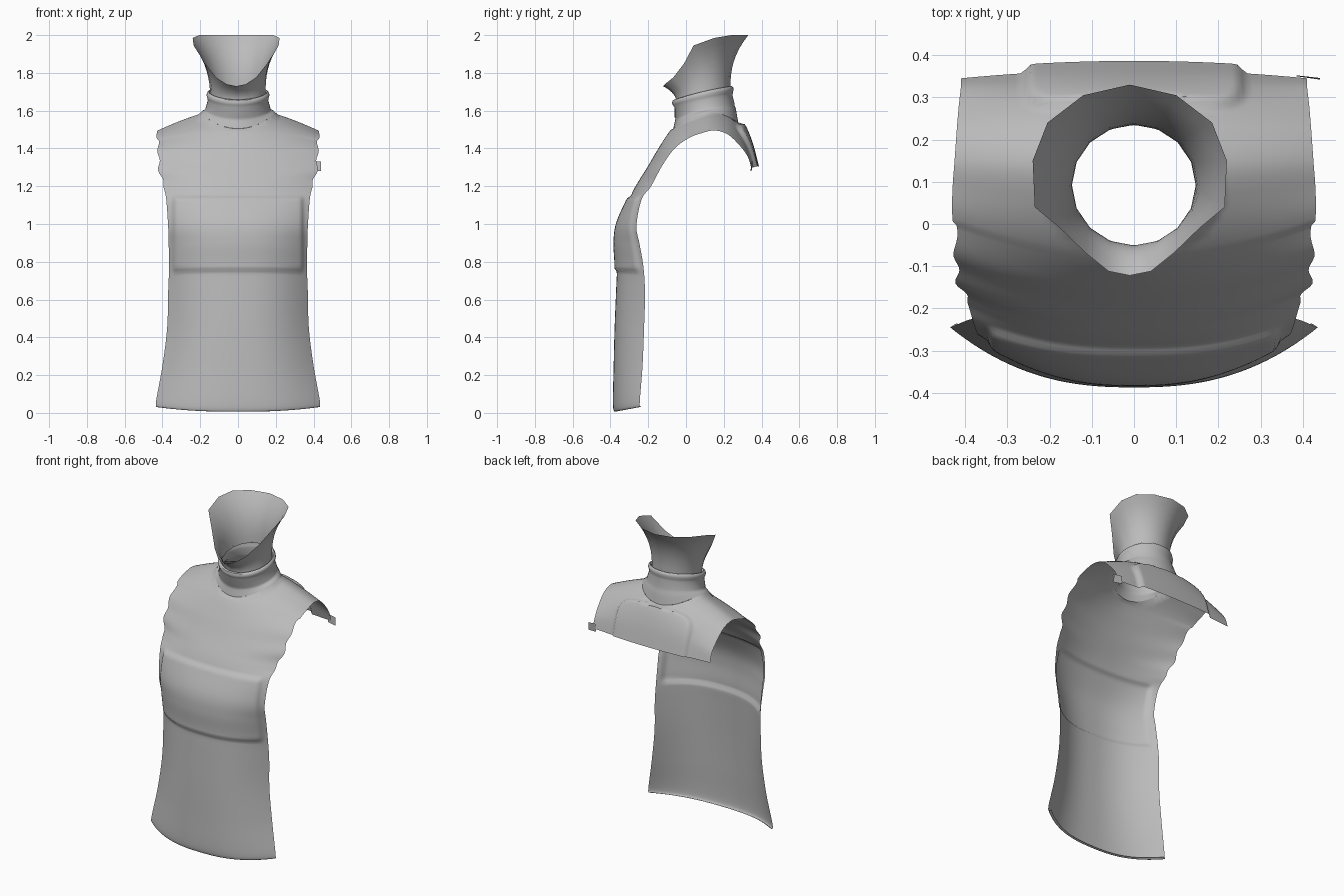
import bpy, bmesh, math
from mathutils import Vector

if "Cube" in bpy.data.objects:
    bpy.data.objects.remove(bpy.data.objects["Cube"])

mat = bpy.data.materials.new("grey cloth")
mat.diffuse_color = (0.5, 0.5, 0.5, 1)
mat.use_nodes = True
mat.node_tree.nodes["Principled BSDF"].inputs["Base Color"].default_value = mat.diffuse_color


def finish(bm, name, angle=50):
    me = bpy.data.meshes.new(name)
    bm.to_mesh(me)
    bm.free()
    me.materials.append(mat)
    ob = bpy.data.objects.new(name, me)
    bpy.context.collection.objects.link(ob)
    bpy.ops.object.select_all(action='DESELECT')
    ob.select_set(True)
    bpy.context.view_layer.objects.active = ob
    bpy.ops.object.shade_smooth_by_angle(angle=math.radians(angle))
    return ob


def spline(keys, t):
    """Catmull-Rom through rows of numbers, t in 0..1"""
    n = len(keys) - 1
    i = min(int(t * n), n - 1)
    f = t * n - i
    p = [keys[max(0, min(n, i + k))] for k in (-1, 0, 1, 2)]
    return [0.5 * (2 * b + (c - a) * f + (2 * a - 5 * b + 4 * c - d) * f * f
                   + (3 * b - a - 3 * c + d) * f ** 3) for a, b, c, d in zip(*p)]


def loft(bm, rings, closed):
    rows = [[bm.verts.new(p) for p in r] for r in rings]
    n = len(rows[0])
    for a, b in zip(rows, rows[1:]):
        for j in range(n if closed else n - 1):
            k = (j + 1) % n
            bm.faces.new((a[j], a[k], b[k], b[j]))
    return rows


def smooth(a, b, v):
    t = max(0, min(1, (v - a) / (b - a)))
    return t * t * (3 - 2 * t)


# --- body: hem, up the chest, over the shoulders, down the short back flap
# centre y, centre z, edge x, edge y, edge z, bulge power
STATIONS = [
    (-.365, .01, .42, -.235, .038, 2.5), (-.386, .03, .435, -.245, .05, 2.5),
    (-.383, .25, .40, -.23, .25, 2.5), (-.378, .45, .375, -.222, .45, 2.5),
    (-.370, .65, .37, -.217, .63, 2.5), (-.365, .78, .365, -.225, .77, 2.5),
    (-.370, .90, .367, -.245, .89, 2.5), (-.357, 1.0, .37, -.262, .99, 2.5),
    (-.305, 1.12, .38, -.235, 1.13, 2.5), (-.267, 1.2, .395, -.185, 1.2, 2.4),
    (-.205, 1.3, .42, -.125, 1.31, 2.2), (-.140, 1.41, .42, -.06, 1.40, 2.0),
    (-.07, 1.51, .43, .015, 1.455, 1.7), (.03, 1.59, .43, .08, 1.48, 1.5),
    (.13, 1.625, .425, .15, 1.495, 1.5), (.22, 1.595, .42, .22, 1.475, 1.5),
    (.285, 1.53, .415, .28, 1.42, 1.6), (.33, 1.43, .41, .325, 1.36, 1.8),
    (.365, 1.30, .41, .345, 1.30, 2.0)]
CY, RX, RY = .105, .198, .172          # neck opening


def opening_z(th):
    return 1.555 - .015 * math.cos(th) - .035 * math.cos(2 * th)


NX, NS = 64, 144
rings = []
for i in range(NS + 1):
    yc, zc, xe, ye, ze, p = spline(STATIONS, i / NS)
    if 1.2 < ze < 1.45 and ye < 0:     # slightly wavy front armhole edge
        xe += .008 * math.sin(ze * 60)
    row = []
    for j in range(NX + 1):
        u = 2 * j / NX - 1
        w = abs(u) ** p
        row.append((xe * u, yc + (ye - yc) * w, zc + (ze - zc) * w))
    rings.append(row)
bm = bmesh.new()
loft(bm, rings, False)
bm.normal_update()

# raised chest pocket and rounded back pad
moves = []
for v in bm.verts:
    x, y, z = v.co
    h = 0
    if y < -.1:
        h = .014 * (1 - smooth(.325, .35, abs(x))) * smooth(.745, .765, z) * (1 - smooth(1.125, 1.155, z))
    elif y > .2:
        r = (abs(x / .265) ** 3.5 + abs((z - 1.405) / .125) ** 3.5) ** (1 / 3.5)
        if z < 1.405:
            r = abs(x / .265)
        h = .022 * (1 - smooth(.9, 1.02, r))
    if h:
        moves.append((v, v.normal * h))
for v, d in moves:
    v.co += d

# cut the neck opening and pull its border onto the collar line
def reach(co):
    return math.hypot(co.x / RX, (co.y - CY) / RY)


bmesh.ops.delete(bm, geom=[v for v in bm.verts if reach(v.co) < 1 and v.co.z > 1.45], context='VERTS')
for v in bm.verts:
    if v.is_boundary and reach(v.co) < 1.35 and abs(v.co.x) < .3:
        th = math.atan2(v.co.x / RX, -(v.co.y - CY) / RY)
        v.co = Vector((RX * math.sin(th), CY - RY * math.cos(th), opening_z(th)))
finish(bm, "vest_body")

# --- collar: flared base, rolled band, inner lip
# front y, back y, half width, front z, back z, share of base curve
COLLAR = [
    (-.067, .277, .198, 1.505, 1.535, 1), (-.063, .270, .188, 1.525, 1.575, .7),
    (-.058, .264, .178, 1.545, 1.61, .35), (-.056, .258, .174, 1.56, 1.625, .2),
    (-.060, .258, .172, 1.565, 1.632, .2), (-.060, .246, .160, 1.615, 1.68, .1),
    (-.070, .248, .163, 1.63, 1.695, .1), (-.074, .252, .167, 1.642, 1.71, .1),
    (-.070, .250, .163, 1.655, 1.724, .1), (-.060, .242, .155, 1.659, 1.73, .1),
    (-.050, .234, .147, 1.65, 1.72, .1)]
SEG = 48
rings = []
for yf, yb, rx, zf, zb, s in COLLAR:
    row = []
    for k in range(SEG):
        th = 2 * math.pi * k / SEG
        c = math.cos(th)
        z = (zf + zb) / 2 - (zb - zf) / 2 * c + s * .035 * (1 - math.cos(2 * th))
        row.append((rx * math.sin(th), (yf + yb) / 2 - (yb - yf) / 2 * c, z))
    rings.append(row)
bm = bmesh.new()
loft(bm, rings, True)
finish(bm, "collar")

# --- neck: flares out to a faceted slanted rim
HALF = [(0, -.122, 1.73), (.05, -.112, 1.74), (.105, -.068, 1.775), (.165, -.01, 1.85),
        (.225, .04, 1.945), (.23, .15, 1.985), (.195, .24, 2.0), (.11, .305, 2.0), (0, .33, 2.0)]
rim = HALF + [(-x, y, z) for x, y, z in HALF[-2:0:-1]]
base = []
for k in range(len(rim)):
    th = 2 * math.pi * k / len(rim)
    c = math.cos(th)
    base.append((.147 * math.sin(th), .092 - .143 * c, 1.68 - .04 * c))
rings = []
for i in range(9):
    t = i / 8
    w = t ** 2.4
    rings.append([(a[0] + (b[0] - a[0]) * w - .01 * t, a[1] + (b[1] - a[1]) * w,
                   a[2] + (b[2] - a[2]) * t) for a, b in zip(base, rim)])
bm = bmesh.new()
loft(bm, rings, True)
finish(bm, "neck", 60)

# --- small strap tab at the back edge
bm = bmesh.new()
loft(bm, [[(.385, .35, 1.285), (.44, .342, 1.28)], [(.385, .352, 1.335), (.44, .346, 1.33)]][::-1], False)
finish(bm, "side_tab")
